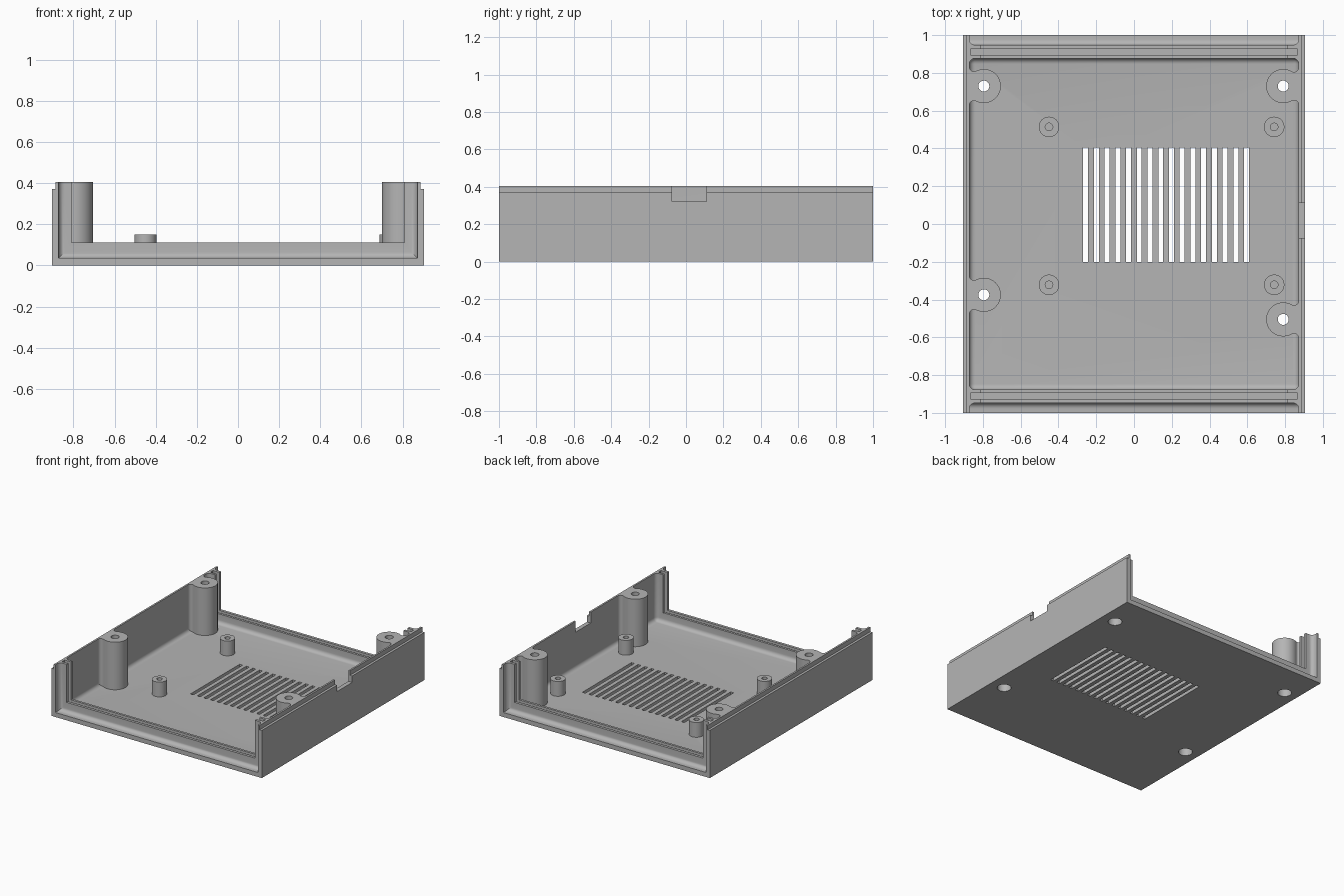
import bpy
import bmesh
from math import atan2, cos, sin, sqrt, pi

default = bpy.data.objects.get("Cube")
if default:
    bpy.data.objects.remove(default, do_unlink=True)

grey = bpy.data.materials.new("plain grey")
grey.use_nodes = True
grey.diffuse_color = (0.46, 0.46, 0.46, 1)
grey.node_tree.nodes["Principled BSDF"].inputs["Base Color"].default_value = grey.diffuse_color

HX, HY, TOP = 0.905, 1.0, 0.405      # half width, half depth, height
WALL, FLOOR = 0.872, 0.035           # inner wall face, floor top
RIB_IN, RIB_OUT = 0.877, 0.948       # end rib faces
HIGH = 0.6                           # cutters end well above the rim


def finish(name, bm):
    bmesh.ops.recalc_face_normals(bm, faces=bm.faces[:])
    mesh = bpy.data.meshes.new(name)
    bm.to_mesh(mesh)
    bm.free()
    obj = bpy.data.objects.new(name, mesh)
    bpy.context.collection.objects.link(obj)
    mesh.materials.append(grey)
    return obj


def box(name, x, y, z, radius=0, rounded=lambda a, b: True):
    """Box from (min, max) ranges, with chosen edges rounded."""
    bm = bmesh.new()
    bmesh.ops.create_cube(bm, size=1)
    for v in bm.verts:
        v.co = [r[0] if c < 0 else r[1] for c, r in zip(v.co, (x, y, z))]
    if radius:
        edges = [e for e in bm.edges if rounded(e.verts[0].co, e.verts[1].co)]
        bmesh.ops.bevel(bm, geom=edges, offset=radius, segments=6,
                        profile=0.5, affect='EDGES')
    return finish(name, bm)


def prism(name, points, z0, z1):
    bm = bmesh.new()
    face = bm.faces.new([bm.verts.new((x, y, z0)) for x, y in points])
    up = bmesh.ops.extrude_face_region(bm, geom=[face])
    for v in up["geom"]:
        if isinstance(v, bmesh.types.BMVert):
            v.co.z = z1
    return finish(name, bm)


def cylinder(name, x, y, r, z0, z1, n=40):
    ring = [(x + r * cos(2 * pi * i / n), y + r * sin(2 * pi * i / n)) for i in range(n)]
    return prism(name, ring, z0, z1)


def cut(obj, cutters):
    for c in cutters:
        m = obj.modifiers.new("cut", 'BOOLEAN')
        m.operation, m.solver, m.object = 'DIFFERENCE', 'EXACT', c
    bpy.ops.object.select_all(action='DESELECT')
    bpy.context.view_layer.objects.active = obj
    obj.select_set(True)
    for m in list(obj.modifiers):
        bpy.ops.object.modifier_apply(modifier=m.name)
    bpy.ops.object.shade_smooth_by_angle()


def screw_post(name, x, y, side, R=0.09, r=0.025):
    """Round post blended into the side wall by concave fillets."""
    d = WALL - abs(x)
    dx = d - r
    dy = sqrt((R + r) ** 2 - dx ** 2)
    a = atan2(dy, dx)
    # half outline, from the wall inwards, in wall-facing coordinates
    half = [(d + 0.01, dy)]
    for i in range(9):
        t = (a + pi) * i / 8
        t = 2 * pi - (pi - a) * i / 8
        half.append((dx + r * cos(t), dy + r * sin(t)))
    half += [(R * cos(a + (pi - a) * i / 18), R * sin(a + (pi - a) * i / 18))
             for i in range(1, 19)]
    outline = half + [(u, -v) for u, v in reversed(half[:-1])]
    return prism(name, [(x + side * u, y + v) for u, v in outline], FLOOR - 0.015, TOP)


# Tray body
tray = box("tray", (-HX, HX), (-HY, HY), (0, TOP))
cutters = [box("cavity_cutter", (-WALL, WALL), (-RIB_IN, RIB_IN), (FLOOR, HIGH), 0.03)]

# End channels, panel slots and the opening between the end ribs
for s in (-1, 1):
    def span(a, b):
        return tuple(sorted((s * a, s * b)))

    def at_rib(a, b):
        return (abs(abs(a.y) - RIB_OUT) < 1e-4 and abs(abs(b.y) - RIB_OUT) < 1e-4
                and min(a.z, b.z) < 0.1)

    cutters += [
        box("channel_cutter", (-WALL, WALL), span(RIB_OUT, 1.2), (FLOOR, HIGH), 0.03, at_rib),
        box("slot_cutter", (-0.865, 0.865), span(0.895, 0.927), (0.06, HIGH)),
        box("opening_cutter", (-0.81, 0.81), span(0.84, 0.97), (0.11, HIGH)),
        box("rim_step_cutter", span(0.886, 1), (-1.1, 1.1), (0.37, HIGH)),
    ]

# Notch in the left wall
cutters.append(box("notch_cutter", (0.85, 1), (-0.075, 0.11), (0.32, HIGH)))

# Row of vent slots
for i in range(16):
    x = -0.256 + i * 0.0568
    cutters.append(box("vent_cutter", (x - 0.013, x + 0.013), (-0.2, 0.405), (-0.1, 0.1)))

# Screw posts, each with a through hole and a counterbore from below
helpers = list(cutters)
for x, y, side, label in ((-0.795, 0.73, -1, "back_right"), (0.79, 0.73, 1, "back_left"),
                          (-0.795, -0.375, -1, "front_right"), (0.79, -0.505, 1, "front_left")):
    holes = [cylinder("hole_cutter", x, y, 0.029, -0.1, HIGH),
             cylinder("counterbore_cutter", x, y, 0.05, -0.1, 0.3)]
    cut(screw_post(label + "_screw_post", x, y, side), holes)
    cutters += holes
    helpers += holes

cut(tray, cutters)

# Board standoffs with blind holes
for x in (-0.45, 0.742):
    for y in (-0.322, 0.514):
        bore = cylinder("bore_cutter", x, y, 0.02, 0.05, HIGH)
        cut(cylinder("board_standoff", x, y, 0.054, FLOOR - 0.015, 0.15), [bore])
        helpers.append(bore)

for h in helpers:
    bpy.data.objects.remove(h, do_unlink=True)
